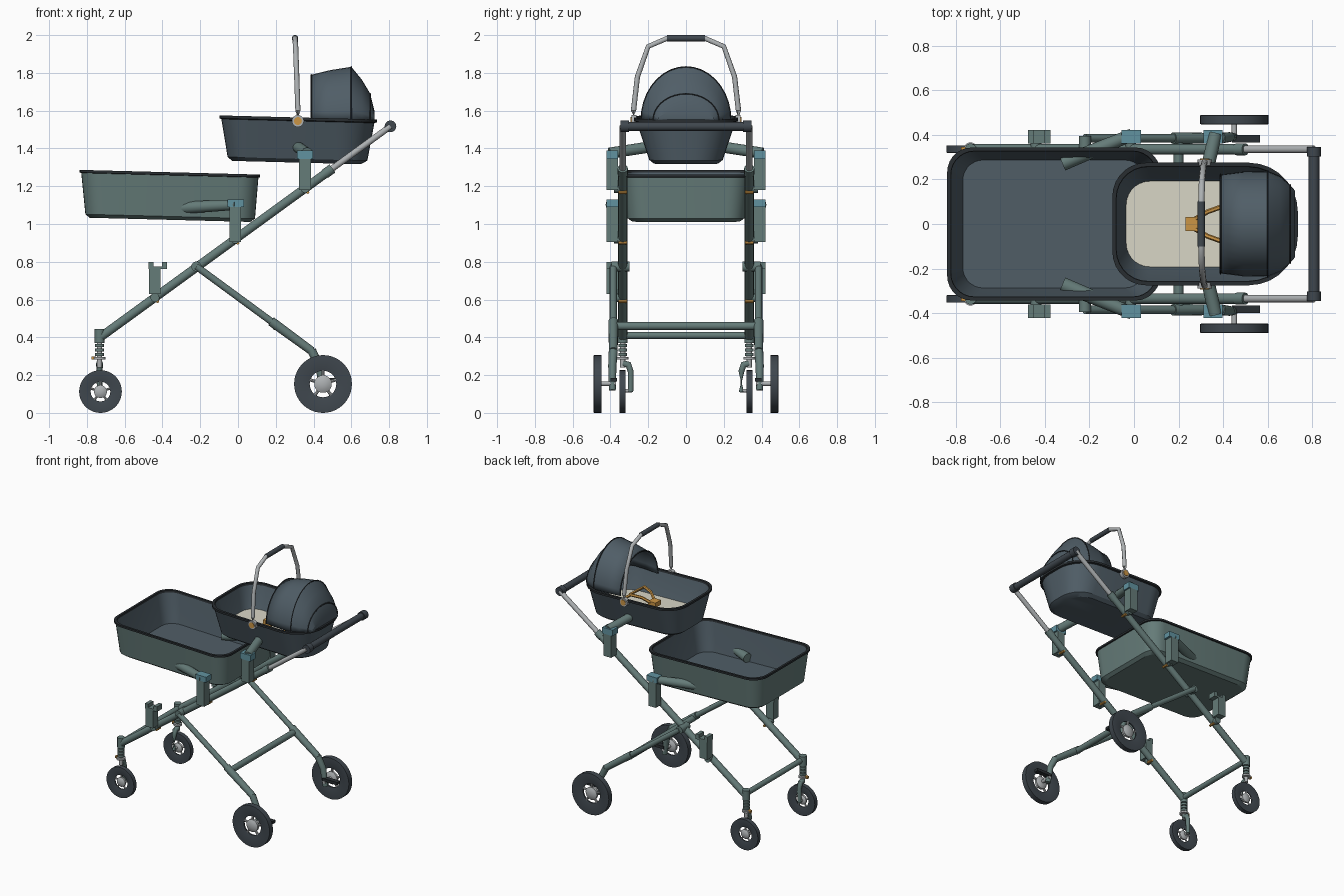
import bpy, bmesh, math
from mathutils import Vector

cube = bpy.data.objects.get("Cube")
if cube:
    bpy.data.objects.remove(cube, do_unlink=True)


def material(name, rgb):
    m = bpy.data.materials.new(name)
    m.use_nodes = True
    m.diffuse_color = (*rgb, 1)
    m.node_tree.nodes["Principled BSDF"].inputs["Base Color"].default_value = (*rgb, 1)
    return m


TEAL = material("grey teal", (.13, .2, .19))
SLATE = material("slate fabric", (.08, .111, .135))
TYRE = material("dark tyre", (.05, .063, .076))
BLACK = material("black trim", (.022, .027, .031))
METAL = material("light metal", (.42, .44, .45))
BLUE = material("blue cap", (.12, .29, .35))
ORANGE = material("orange", (.6, .3, .06))
CREAM = material("cream mattress", (.7, .68, .57))


def finish(name, bm, mats, angle=40):
    bmesh.ops.recalc_face_normals(bm, faces=bm.faces)
    me = bpy.data.meshes.new(name)
    bm.to_mesh(me)
    bm.free()
    for m in mats:
        me.materials.append(m)
    me.shade_smooth()
    me.set_sharp_from_angle(angle=math.radians(angle))
    ob = bpy.data.objects.new(name, me)
    bpy.context.collection.objects.link(ob)
    return ob


def bridge(bm, rings, closed=True, caps=(True, True), mats=None):
    """Skin a list of point rings; mats gives one slot per band, then one for the end cap."""
    rows = [[bm.verts.new(p) for p in ring] for ring in rings]
    n = len(rows[0])
    for k, (a, b) in enumerate(zip(rows, rows[1:])):
        for i in range(n if closed else n - 1):
            j = (i + 1) % n
            bm.faces.new((a[i], a[j], b[j], b[i])).material_index = mats[k] if mats else 0
    if caps[0]:
        bm.faces.new(rows[0])
    if caps[1]:
        bm.faces.new(rows[-1]).material_index = mats[-1] if mats else 0


def circle(c, d, r, n):
    q = Vector(d).to_track_quat('Z', 'Y')
    return [Vector(c) + q @ Vector((r * math.cos(t), r * math.sin(t), 0))
            for t in (2 * math.pi * i / n for i in range(n))]


def tube(name, pts, r, mat, n=14):
    """Round tube along a path; r is one radius or one per point."""
    p = [Vector(v) for v in pts]
    rad = r if isinstance(r, (list, tuple)) else [r] * len(p)
    rings = []
    for i, v in enumerate(p):
        d = Vector()
        if i:
            d += (v - p[i - 1]).normalized()
        if i < len(p) - 1:
            d += (p[i + 1] - v).normalized()
        rings.append(circle(v, d, rad[i], n))
    bm = bmesh.new()
    bridge(bm, rings)
    return finish(name, bm, [mat])


def lathe(name, c, axis, profile, mat, n=32, ring=False):
    """Turn (offset, radius) pairs around an axis; ring closes the profile on itself."""
    a = Vector(axis)
    prof = profile + profile[:1] if ring else profile
    bm = bmesh.new()
    bridge(bm, [circle(Vector(c) + a * o, a, r, n) for o, r in prof], caps=(not ring, not ring))
    if ring:
        bmesh.ops.remove_doubles(bm, verts=bm.verts, dist=1e-5)
    return finish(name, bm, [mat])


def box(name, x, y, z, mat):
    bm = bmesh.new()
    bmesh.ops.create_cube(bm, size=1)
    for v in bm.verts:
        v.co = [sum(r) / 2 + u * (r[1] - r[0]) for r, u in zip((x, y, z), v.co)]
    return finish(name, bm, [mat])


def basket_ring(x0, x1, hy, z, ra, rb, mid, tilt=-.026):
    """Rounded rectangle with corner radius ra at the front end and rb at the back end."""
    pts = []
    for cx, cy, r, start in ((x1 - rb, hy - rb, rb, 0), (x0 + ra, hy - ra, ra, 90),
                             (x0 + ra, ra - hy, ra, 180), (x1 - rb, rb - hy, rb, 270)):
        for i in range(8):
            t = math.radians(start + i * 90 / 7)
            x = cx + r * math.cos(t)
            pts.append((x, cy + r * math.sin(t), z + tilt * (x - mid)))
    return pts


def basket(name, rows, ra, rb, mid, mats, slots):
    bm = bmesh.new()
    bridge(bm, [basket_ring(*row, ra * row[2], rb * row[2], mid) for row in rows], mats=slots)
    return finish(name, bm, mats, 30)


# Large lower basket and smaller upper carrier: outside, rim, inside, floor
basket("lower_basket", [(-.785, .065, .285, 1.022), (-.808, .09, .31, 1.04), (-.83, .108, .335, 1.258),
                        (-.838, .117, .343, 1.26), (-.838, .117, .343, 1.274), (-.822, .101, .327, 1.274),
                        (-.82, .099, .325, 1.26), (-.768, .05, .287, 1.055)],
       .32, .32, -.36, [TEAL, BLACK, SLATE], [0, 0, 1, 1, 1, 1, 2, 2])
basket("upper_carrier", [(-.03, .65, .17, 1.325), (-.055, .685, .195, 1.345), (-.088, .722, .262, 1.545),
                         (-.097, .735, .275, 1.549), (-.097, .735, .275, 1.564), (-.08, .718, .258, 1.564),
                         (-.078, .715, .255, 1.55), (-.035, .665, .192, 1.40)],
       .55, .8, .32, [SLATE, BLACK, CREAM], [0, 0, 1, 1, 1, 1, 0, 2])

# Canopy: half hoops (x, half width, top height) closed at the back
hoops = [(.388, .222, 1.79), (.49, .235, 1.815), (.60, .237, 1.832),
         (.655, .215, 1.765), (.70, .175, 1.69), (.722, .15, 1.60)]


def hoop(x, w, top, grow=0.0):
    return [(x, (w + grow) * math.cos(t), 1.55 + (top + grow - 1.55) * math.sin(t))
            for t in (math.pi * i / 18 for i in range(19))]


bm = bmesh.new()
bridge(bm, [hoop(*h) for h in hoops], closed=False, caps=(False, True))
canopy = finish("canopy", bm, [SLATE], 20)
shell = canopy.modifiers.new("thickness", 'SOLIDIFY')
shell.thickness = .008
for i in (0, 2, 4):
    tube("canopy_piping", hoop(*hoops[i]), .004, BLACK, 6)

# Harness on the mattress
box("harness_buckle", (.23, .29), (-.032, .032), (1.43, 1.465), ORANGE)
box("harness_crotch_strap", (.25, .27), (-.015, .015), (1.39, 1.44), ORANGE)

# Carry handle over the carrier
arch = [(.317, .278, 1.55), (.317, .278, 1.60), (.311, .257, 1.78), (.305, .20, 1.94), (.302, .10, 1.983)]
tube("carry_handle", arch + [(x, -y, z) for x, y, z in reversed(arch)], .014, METAL, 10)
tube("carry_grip", [(.302, -.10, 1.983), (.302, .10, 1.983)], .017, TYRE)

# Cross bars and push bar
tube("push_bar", [(.807, -.335, 1.517), (.807, .335, 1.517)], .024, TYRE)
tube("rear_cross_bar", [(.20, -.385, .46), (.20, .385, .46)], .022, TEAL)
tube("front_cross_bar", [(-.725, -.335, .41), (-.725, .335, .41)], .019, TEAL)


def wheel(name, x, y, r, w, s):
    """Dished tyre with an open centre, a domed hub and thin spokes."""
    hole = .46 * r
    lathe(name + "_tyre", (x, y, r), (0, s, 0),
          [(-w * .12, hole), (-w / 2, r * .97), (-w * .47, r), (w * .47, r), (w / 2, r * .97), (w * .12, hole)],
          TYRE, 40, ring=True)
    for k in range(5):
        t = math.radians(90 + 72 * k)
        tube(name + "_spoke", [(x, y, r), (x + hole * 1.03 * math.cos(t), y, r + hole * 1.03 * math.sin(t))],
             .055 * r, METAL, 8)
    lathe(name + "_hub", (x, y, r), (0, s, 0),
          [(-w * .5, hole * .4), (-w * .2, hole * .66), (w * .2, hole * .66), (w * .4, hole * .45), (w * .5, hole * .15)],
          METAL, 20)


def rail(x):
    return .40 + (x + .73) * .727


for s, side in ((1, "left_"), (-1, "right_")):
    y = .335 * s
    # Main diagonal rail with telescoping upper tube
    tube(side + "main_rail", [(-.73, y, rail(-.73)), (.49, y, rail(.49))], .024, TEAL)
    tube(side + "upper_rail", [(.45, y, rail(.45)), (.807, y, 1.517)], .017, METAL)
    tube(side + "rail_collar", [(.46, y, rail(.46)), (.50, y, rail(.50))], .027, TEAL)
    tube(side + "push_bar_joint", [(.807, .302 * s, 1.517), (.807, .346 * s, 1.517)], .031, TYRE, 18)

    # Rear leg, pivot and fork
    leg = .385 * s
    tube(side + "rear_leg", [(-.22, leg, .775), (.40, leg, .32)], .019, TEAL)
    tube(side + "rear_leg_sleeve", [(.175, leg, .485), (.20, leg, .467), (.39, leg, .328)], [.026, .026, .023], TEAL)
    tube(side + "leg_pivot", [(-.22, .30 * s, .775), (-.22, .395 * s, .775)], .027, TEAL)
    tube(side + "rear_fork", [(.39, leg, .33), (.43, .39 * s, .25), (.45, .39 * s, .12)], [.024, .022, .018], TEAL)
    tube(side + "rear_axle", [(.45, .37 * s, .155), (.45, .47 * s, .155)], .012, METAL)
    box(side + "brake_pedal", (.44, .565), sorted((.365 * s, .40 * s)), (.165, .185), BLACK)
    wheel(side + "rear_wheel", .45, .468 * s, .153, .042, s)

    # Front caster with sprung stem
    x = -.733
    tube(side + "caster_housing", [(x, y, .37), (x, y, .445)], .026, TEAL)
    tube(side + "caster_stem", [(x, y, .24), (x, y, .38)], .014, METAL)
    for z in (.31, .333, .356):
        tube(side + "spring_coil", [(x, y, z - .008), (x, y, z + .008)], .024, TEAL)
    tube(side + "caster_disc", [(x, y, .282), (x, y, .295)], .031, METAL)
    box(side + "caster_lock", (x - .042, x - .02), (y - .01, y + .01), (.282, .298), ORANGE)
    tube(side + "caster_fork", [(x, y, .262), (x, .305 * s, .255), (x, .293 * s, .22), (x, .293 * s, .11)],
         [.018, .018, .016, .014], TEAL)
    tube(side + "front_axle", [(x, .285 * s, .118), (x, .336 * s, .118)], .01, METAL)
    wheel(side + "front_wheel", x + .005, .336 * s, .113, .034, s)

    # Clamps on the rail: an open spare one, one for the basket, one for the carrier
    ys = sorted((.36 * s, .422 * s))
    for name, cx, low, top in (("spare", -.44, .63, .765), ("basket", -.015, .905, 1.09), ("carrier", .355, 1.18, 1.345)):
        box(side + name + "_clamp", (cx - .031, cx + .031), ys, (low, top), TEAL)
        tube(side + name + "_clamp_pin", [(cx + .014, .312 * s, rail(cx) - .02), (cx + .014, .358 * s, rail(cx) - .02)],
             .009, ORANGE, 8)
        tube(side + name + "_clamp_mount", [(cx, y, rail(cx)), (cx, .38 * s, rail(cx))], .024, TEAL)
    box(side + "spare_seat", (-.475, -.375), ys, (.762, .775), TEAL)
    for x0 in (-.475, -.402):
        box(side + "spare_prong", (x0, x0 + .027), ys, (.775, .80), TEAL)
    box(side + "basket_clamp_cap", (-.055, .032), ys, (1.09, 1.13), BLUE)
    box(side + "carrier_clamp_cap", (.312, .398), ys, (1.345, 1.39), BLUE)
    tube(side + "basket_arm", [(-.01, .40 * s, 1.102), (-.32, .272 * s, 1.085)], [.028, .034], TEAL)
    tube(side + "carrier_arm", [(.365, .405 * s, 1.375), (.32, .21 * s, 1.405)], .03, TEAL)

    # Carry handle pivot and harness strap
    tube(side + "handle_pivot", [(.317, .262 * s, 1.545), (.317, .289 * s, 1.545)], .032, METAL, 18)
    tube(side + "handle_button", [(.317, .28 * s, 1.545), (.317, .293 * s, 1.545)], .021, ORANGE)
    tube(side + "harness_strap", [(.27, .02 * s, 1.45), (.33, .055 * s, 1.49), (.40, .08 * s, 1.50), (.52, .08 * s, 1.41)],
         .011, ORANGE, 6)
